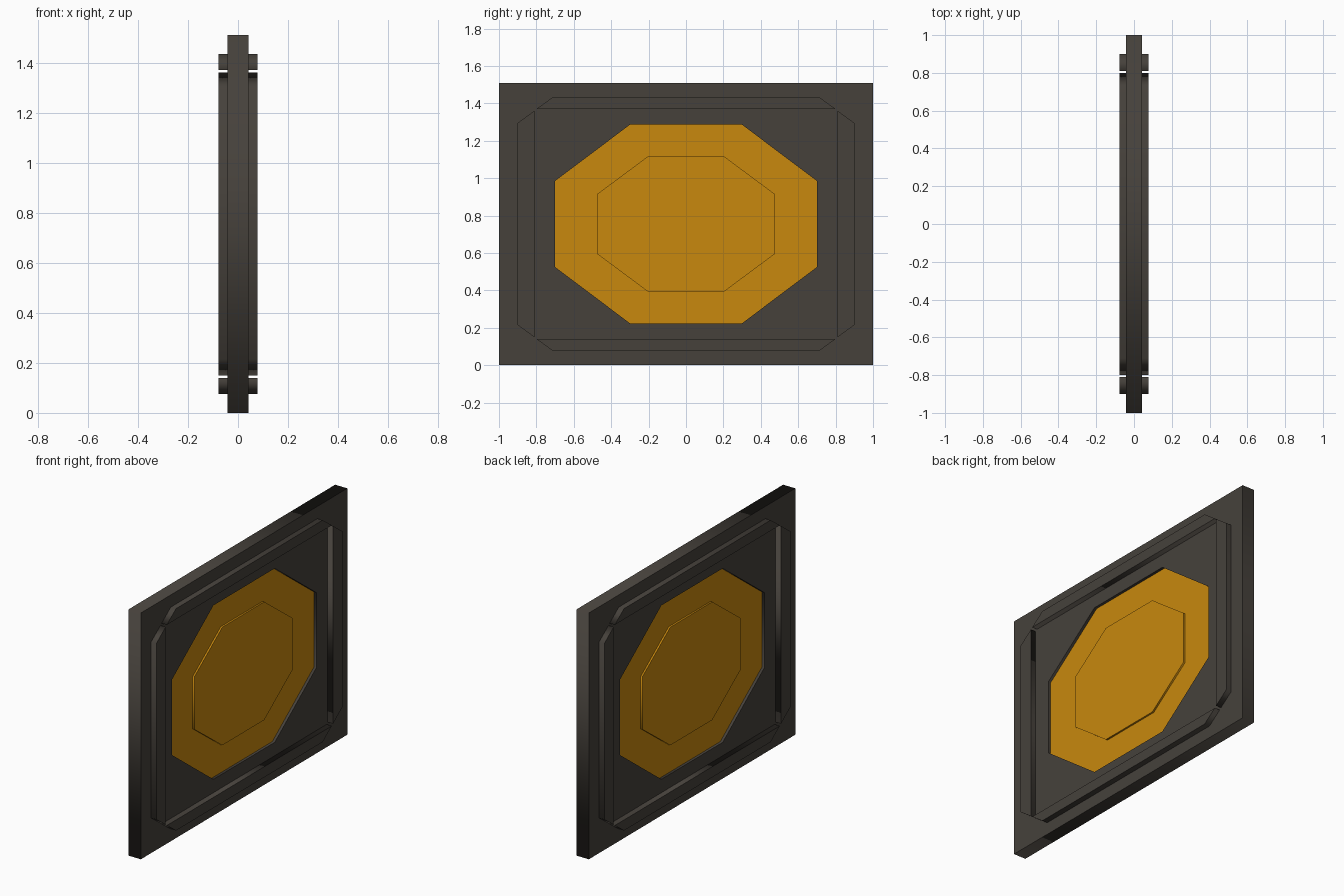
import bpy, math

if "Cube" in bpy.data.objects:
    bpy.data.objects.remove(bpy.data.objects["Cube"])

ZC = 0.755            # height of the panel centre
PLATE = 0.0415        # half thickness of the panel

def material(name, rgb):
    m = bpy.data.materials.new(name)
    m.diffuse_color = (*rgb, 1)
    m.use_nodes = True
    m.node_tree.nodes["Principled BSDF"].inputs["Base Color"].default_value = m.diffuse_color
    return m

charcoal = material("charcoal", (0.061, 0.053, 0.044))
amber = material("amber", (0.578, 0.246, 0.004))

def octagon(hy, hz, cy, cz):
    """Octagon with half sizes hy, hz; flat top ends at cy, flat side at cz."""
    q = [(hy, cz), (cy, hz)]
    return (q + [(-y, z) for y, z in q[::-1]] + [(-y, -z) for y, z in q]
            + [(y, -z) for y, z in q[::-1]])

def panel_part(name, outlines, x0, x1, mat):
    """Filled outlines in the y-z plane, thickened from x0 to x1."""
    cu = bpy.data.curves.new(name, 'CURVE')
    cu.dimensions, cu.fill_mode = '2D', 'BOTH'
    cu.extrude = (x1 - x0) / 2
    for pts in outlines:
        sp = cu.splines.new('POLY')
        sp.points.add(len(pts) - 1)
        for p, (y, z) in zip(sp.points, pts):
            p.co = (y, z, 0, 1)
        sp.use_cyclic_u = True
    cu.materials.append(mat)
    ob = bpy.data.objects.new(name, cu)
    ob.rotation_euler = (math.pi / 2, 0, math.pi / 2)
    ob.location = ((x0 + x1) / 2, 0, ZC)
    bpy.context.collection.objects.link(ob)
    bpy.ops.object.select_all(action='DESELECT')
    ob.select_set(True)
    bpy.context.view_layer.objects.active = ob
    bpy.ops.object.convert(target='MESH')
    return ob

# rectangular panel with an octagonal window
rect = [(-1, -ZC), (1, -ZC), (1, ZC), (-1, ZC)]
window = octagon(0.70, 0.533, 0.297, 0.23)
panel_part("panel", [rect, window], -PLATE, PLATE, charcoal)

# recessed pane filling the window, with a slightly raised centre
panel_part("pane", [window], -0.025, 0.025, amber)
panel_part("pane_centre", [octagon(0.475, 0.362, 0.203, 0.16)], -0.036, 0.036, amber)

# four raised trim bars per side, with ends cut along the corner chamfers
side = [(0.90, -0.54), (0.90, 0.54), (0.81, 0.606), (0.81, -0.606)]
top = [(-0.71, 0.68), (0.71, 0.68), (0.799, 0.615), (-0.799, 0.615)]
bars = [side, [(-y, z) for y, z in side], top, [(y, -z) for y, z in top]]
panel_part("right_trim", bars, 0.035, 0.077, charcoal)
panel_part("left_trim", bars, -0.077, -0.035, charcoal)
